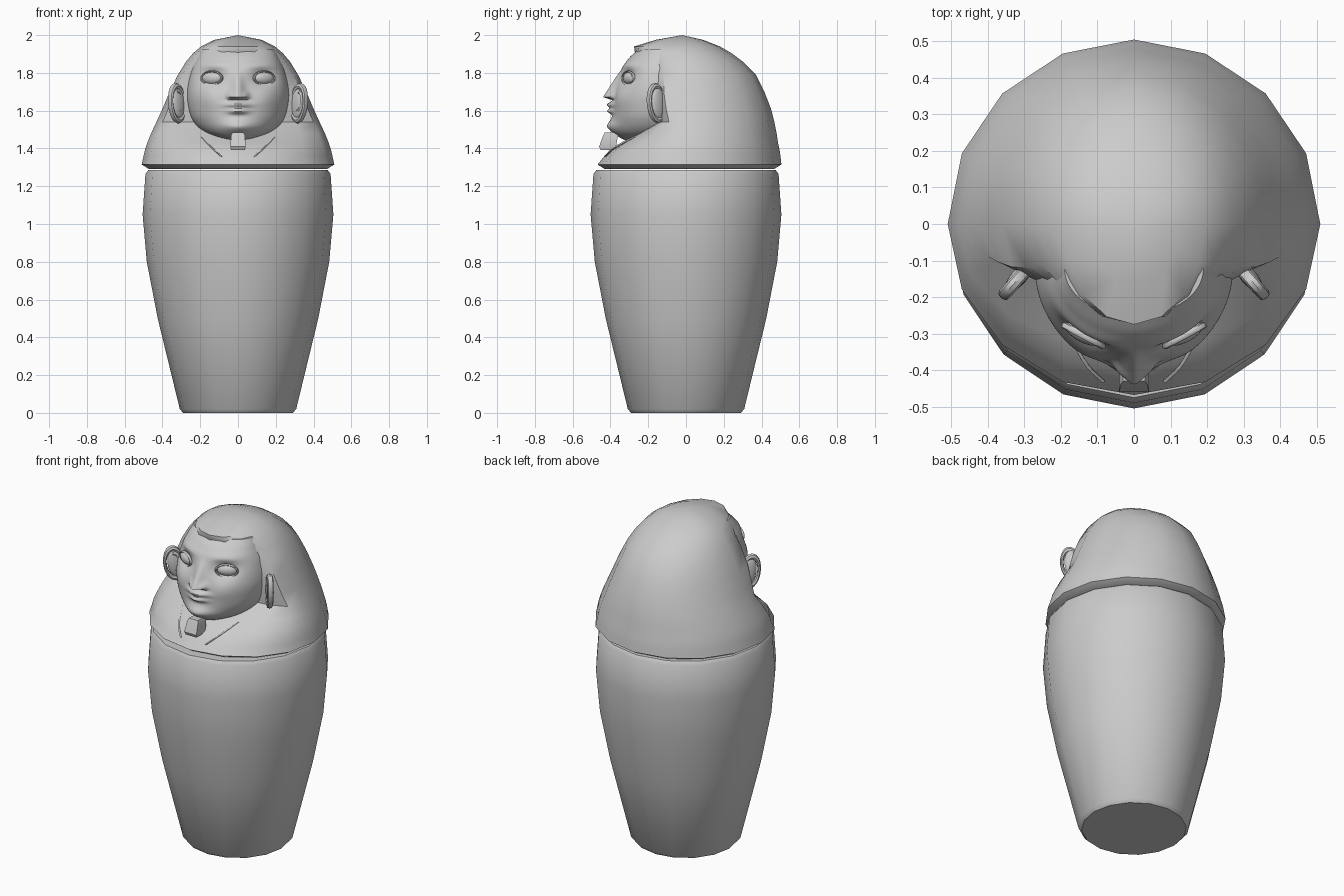
import bpy, bmesh, math
from math import sin, cos, pi, exp, radians
from mathutils import Matrix, Vector

cube = bpy.data.objects.get("Cube")
if cube:
    bpy.data.objects.remove(cube)

stone = bpy.data.materials.new("grey_stone")
stone.use_nodes = True
GREY = (0.6, 0.6, 0.6, 1)
stone.diffuse_color = GREY
stone.node_tree.nodes["Principled BSDF"].inputs["Base Color"].default_value = GREY


def finish(name, bm):
    """Turn a bmesh into a smooth stone object."""
    bmesh.ops.recalc_face_normals(bm, faces=bm.faces)
    mesh = bpy.data.meshes.new(name)
    bm.to_mesh(mesh)
    bm.free()
    mesh.materials.append(stone)
    obj = bpy.data.objects.new(name, mesh)
    bpy.context.collection.objects.link(obj)
    return obj


def loft(bm, rows, closed=True):
    """Skin rows of points with quads."""
    rings = [[bm.verts.new(p) for p in row] for row in rows]
    n = len(rings[0])
    for a, b in zip(rings, rings[1:]):
        for i in range(n if closed else n - 1):
            j = (i + 1) % n
            bm.faces.new((a[i], a[j], b[j], b[i]))
    return rings


def sample(table, z):
    """Smooth interpolation through rows of (z, values...)."""
    k = 0
    while k < len(table) - 2 and z > table[k + 1][0]:
        k += 1
    p0, p1 = table[max(k - 1, 0)], table[k]
    p2, p3 = table[k + 1], table[min(k + 2, len(table) - 1)]
    h = p2[0] - p1[0]
    t = min(max((z - p1[0]) / h, 0), 1)
    out = []
    for c in range(1, len(p1)):
        m1 = (p2[c] - p0[c]) / (p2[0] - p0[0]) * h
        m2 = (p3[c] - p1[c]) / (p3[0] - p1[0]) * h
        d = p2[c] - p1[c]
        out.append(p1[c] + t * (m1 + t * (3 * d - 2 * m1 - m2 + t * (m1 + m2 - 2 * d))))
    return out


SIDES = 16
ANGLES = [2 * pi * i / SIDES for i in range(SIDES)]

# Jar body, a closed lathe
jar_profile = [(0.29, 0), (0.308, 0.02), (0.425, 0.5), (0.483, 0.8),
               (0.505, 1.05), (0.49, 1.265), (0.475, 1.285)]
bm = bmesh.new()
rings = loft(bm, [[(r * cos(a), r * sin(a), z) for a in ANGLES] for r, z in jar_profile])
bm.faces.new(rings[0])
bm.faces.new(rings[-1])
finish("jar_body", bm)

# Headdress lid rows: height, half width, back depth, front depth, front squareness
hood = [(1.29, 0.47, 0.465, 0.43, 1), (1.315, 0.51, 0.505, 0.468, 1),
        (1.36, 0.5, 0.5, 0.432, 1), (1.395, 0.492, 0.495, 0.4, 0.95),
        (1.43, 0.48, 0.487, 0.345, 0.9), (1.48, 0.46, 0.48, 0.255, 0.75),
        (1.54, 0.432, 0.468, 0.16, 0.6), (1.61, 0.4, 0.45, 0.17, 0.5),
        (1.7, 0.362, 0.415, 0.19, 0.5), (1.79, 0.318, 0.37, 0.2, 0.55),
        (1.86, 0.275, 0.3, 0.23, 0.75), (1.905, 0.237, 0.24, 0.27, 0.9),
        (1.94, 0.195, 0.18, 0.275, 1), (1.975, 0.125, 0.09, 0.16, 1)]


def hood_point(row, a):
    z, w, back, front, power = row
    s = sin(a)
    return (w * cos(a), back * s if s > 0 else -front * abs(s) ** power, z)


bm = bmesh.new()
rings = loft(bm, [[hood_point(row, a) for a in ANGLES] for row in hood])
bm.faces.new(rings[0])
tip = bm.verts.new((0, -0.02, 2))
for i in range(SIDES):
    bm.faces.new((rings[-1][i], rings[-1][(i + 1) % SIDES], tip))
finish("headdress_lid", bm)

# Face outline rows: height, half width, front depth
outline = [(1.44, 0.05, 0.31), (1.455, 0.12, 0.345), (1.49, 0.19, 0.375),
           (1.55, 0.24, 0.388), (1.62, 0.263, 0.385), (1.7, 0.27, 0.375),
           (1.8, 0.25, 0.35), (1.88, 0.215, 0.3), (1.925, 0.19, 0.25)]


def bump(x, z, cx, cz, sx, sz):
    return exp(-((x - cx) / sx) ** 2 - ((z - cz) / sz) ** 2)


def relief(x, z):
    """Forward relief of the facial features."""
    x = abs(x)
    t = min(max((1.82 - z) / 0.15, 0), 1)
    under = min(max((z - 1.655) / 0.016, 0), 1)
    h = 0.06 * t ** 1.2 * under * exp(-(x / (0.018 + 0.02 * t)) ** 2)
    h += 0.016 * bump(x, z, 0.042, 1.68, 0.018, 0.02) * under
    h -= 0.035 * bump(x, z, 0.13, 1.775, 0.065, 0.045)
    h += 0.012 * bump(x, z, 0.13, 1.84, 0.09, 0.025)
    h += 0.012 * bump(x, z, 0.15, 1.66, 0.07, 0.06)
    h += 0.034 * bump(x, z, 0, 1.632, 0.06, 0.017)
    h += 0.03 * bump(x, z, 0, 1.598, 0.05, 0.015)
    h += 0.034 * bump(x, z, 0, 1.515, 0.08, 0.035)
    return h


COLS, ROWS, FACE_BACK = 96, 90, 0.12
bm = bmesh.new()
rows = []
for j in range(ROWS + 1):
    z = 1.44 + 0.485 * j / ROWS
    w, depth = sample(outline, z)
    row = []
    for i in range(COLS + 1):
        a = pi * i / COLS
        x = w * cos(a)
        y = FACE_BACK + (depth - FACE_BACK) * sin(a) ** 0.95
        row.append((x, -y - relief(x, z) * min(1, 2 * sin(a)), z))
    rows.append(row)
rings = loft(bm, rows, closed=False)
bm.faces.new(rings[0])
bm.faces.new(rings[-1])
finish("face", bm)


def ball(name, matrix):
    bm = bmesh.new()
    bmesh.ops.create_uvsphere(bm, u_segments=20, v_segments=12, radius=1, matrix=matrix)
    return finish(name, bm)


def tube_ring(name, matrix, minor, start=0, sweep=2 * pi):
    """Unit ring (or arc) in local xz, placed by matrix, with a round section."""
    bm = bmesh.new()
    rows = []
    for i in range(33):
        a = start + sweep * i / 32
        rows.append([matrix @ Vector((cos(a) * (1 + minor * cos(b)), 0.5 * sin(b),
                                      sin(a) * (1 + minor * cos(b))))
                     for b in [2 * pi * k / 8 for k in range(8)]])
    rings = loft(bm, rows)
    if sweep < 6:
        bm.faces.new(rings[0])
        bm.faces.new(rings[-1])
    return finish(name, bm)


def place(loc, turn, tilt, scale):
    return (Matrix.Translation(loc) @ Matrix.Rotation(turn, 4, "Z")
            @ Matrix.Rotation(tilt, 4, "Y") @ Matrix.Diagonal((*scale, 1)))


for side, s in (("left", 1), ("right", -1)):
    # Eyes with raised lids
    turn = s * radians(28)
    ball(side + "_eye", place((s * 0.138, -0.298, 1.772), turn, 0, (0.058, 0.026, 0.033)))
    tube_ring(side + "_eyelid", place((s * 0.138, -0.306, 1.772), turn, 0,
                                      (0.06, 0.018, 0.036)), 0.12)
    # Ears: shell, outer rim and inner fold
    turn, tilt = s * radians(-48), s * radians(8)
    ear = Vector((s * 0.315, -0.145, 1.64))
    ball(side + "_ear_shell", place(ear, turn, tilt, (0.05, 0.022, 0.09)))
    tube_ring(side + "_ear_rim", place(ear + Vector((s * 0.008, -0.012, 0)), turn, tilt,
                                       (0.05, 0.034, 0.09)), 0.2)
    tube_ring(side + "_ear_fold", place(ear + Vector((s * 0.008, -0.016, 0.01)), turn, tilt,
                                        (0.026, 0.03, 0.05)), 0.22, -pi / 2, pi)
    # Lappet crease running over the chest
    path = []
    for k in range(9):
        t = k / 8
        row = [1.355 + 0.105 * t, *sample(hood, 1.355 + 0.105 * t)]
        path.append(Vector(hood_point(row, -pi / 2 + s * (0.17 + 0.25 * t))))
    bm = bmesh.new()
    rings = loft(bm, [[p + Vector((0.005 * cos(b), 0.005 * sin(b), 0))
                       for b in [pi * k / 3 for k in range(6)]] for p in path])
    finish(side + "_lappet_crease", bm)

# Short false beard, flaring downward
bm = bmesh.new()
beard = [(1.485, 0.03, -0.43, -0.36), (1.47, 0.036, -0.438, -0.36),
         (1.41, 0.041, -0.46, -0.37), (1.392, 0.036, -0.452, -0.37)]
rings = loft(bm, [[(-w, f, z), (w, f, z), (w, b, z), (-w, b, z)] for z, w, f, b in beard])
bm.faces.new(rings[0])
bm.faces.new(rings[-1])
finish("beard", bm)

# Smooth shading with sharp rims kept
for obj in bpy.context.collection.objects:
    if obj.type == "MESH" and obj.data.materials and obj.data.materials[0] == stone:
        obj.select_set(True)
        bpy.context.view_layer.objects.active = obj
bpy.ops.object.shade_smooth_by_angle(angle=radians(40))
